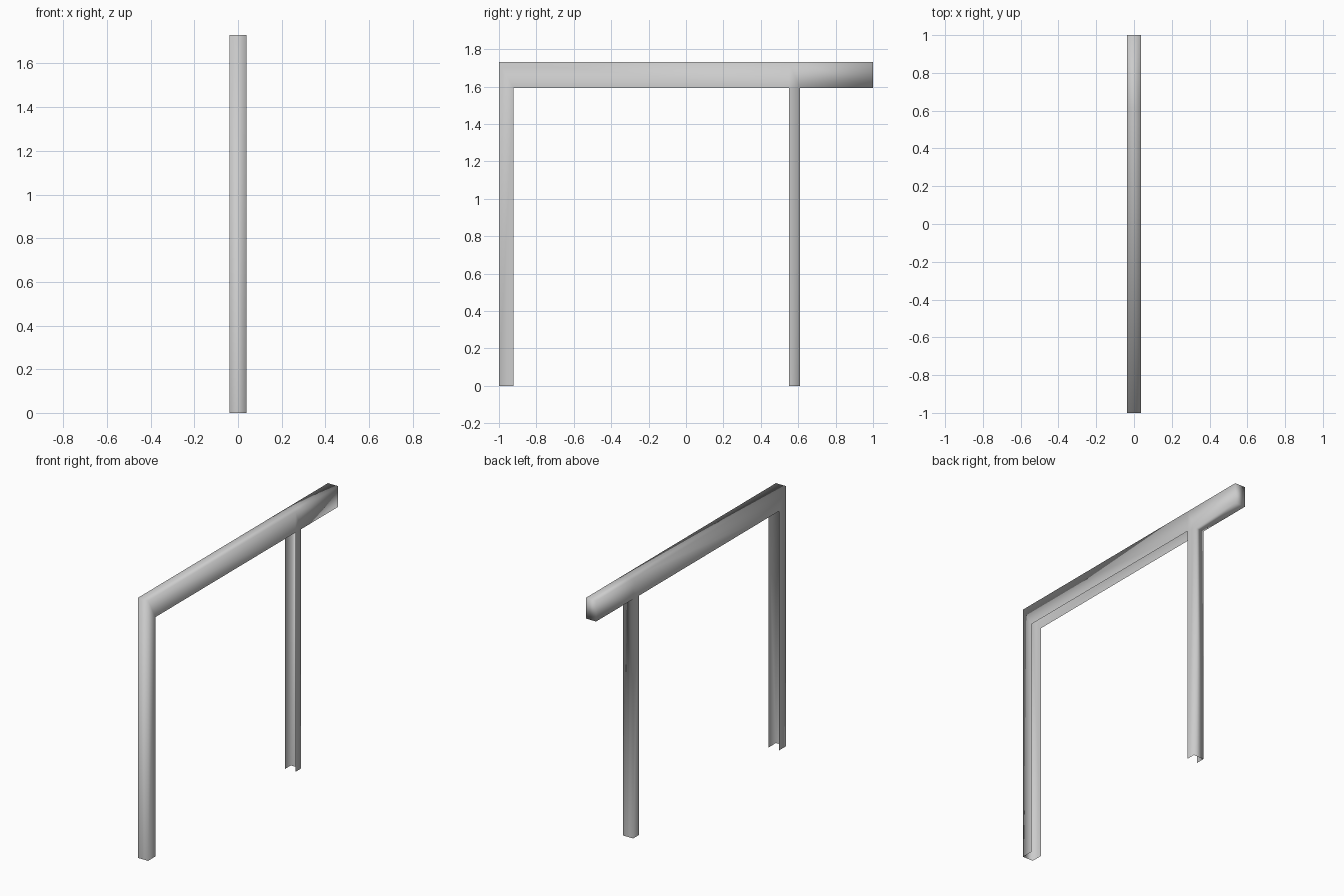
import bpy
import bmesh

if "Cube" in bpy.data.objects:
    bpy.data.objects.remove(bpy.data.objects["Cube"])

HALF_W = 0.038                      # half width of the frame in x

# Side outline in (y, z)
P = {
    "A": (-1.0, 0.0), "B": (-0.922, 0.0), "C": (-0.922, 1.593), "D": (-1.0, 1.73),
    "E": (0.55, 1.593), "F": (0.55, 0.0), "G": (0.61, 0.0), "H": (0.61, 1.593),
    "I": (1.0, 1.593), "J": (1.0, 1.73), "K": (0.55, 1.73), "L": (0.61, 1.73),
}
# Front post, beam, joint, rear post, overhang
PANELS = ["ABCD", "DCEK", "KEHL", "FGHE", "LHIJ"]
# Outer skin: back of rear post, overhang underside, end cap, top, front
SKIN = "GHIJLKDA"

bm = bmesh.new()
right = {k: bm.verts.new((HALF_W, y, z)) for k, (y, z) in P.items()}
left = {k: bm.verts.new((-HALF_W, y, z)) for k, (y, z) in P.items()}

# Both side walls
for panel in PANELS:
    bm.faces.new([right[k] for k in panel])
    bm.faces.new([left[k] for k in reversed(panel)])

# Outer skin; the inner faces stay open, making a hollow channel
for a, b in zip(SKIN, SKIN[1:]):
    bm.faces.new((right[b], right[a], left[a], left[b]))

for f in bm.faces:
    f.smooth = True

mesh = bpy.data.meshes.new("post_and_beam_frame")
bm.to_mesh(mesh)
bm.free()
frame = bpy.data.objects.new("post_and_beam_frame", mesh)
bpy.context.collection.objects.link(frame)
